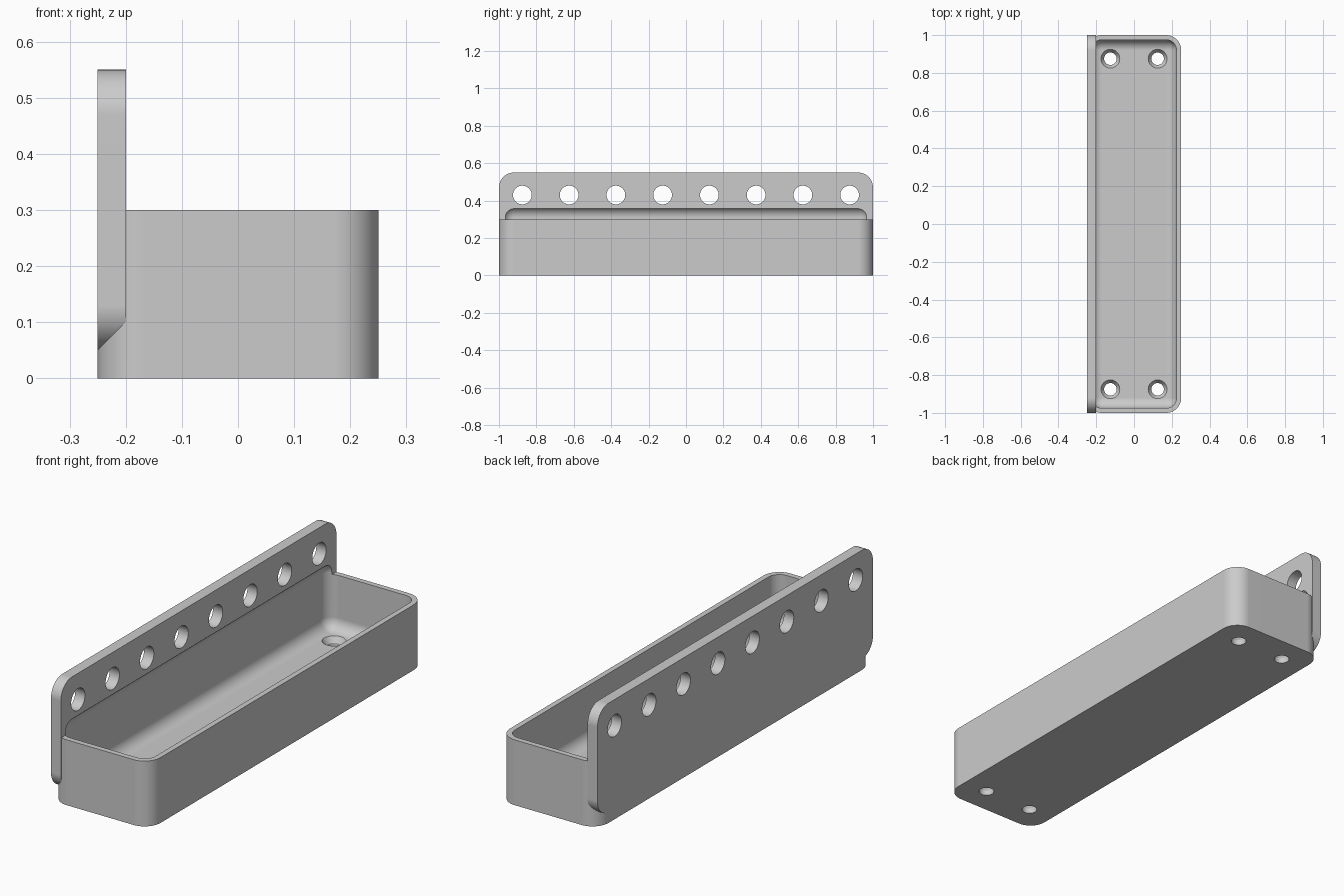
import bpy
import bmesh
import math
from mathutils import Matrix, Vector

LENGTH, WIDTH = 2.0, 0.5
CORNER, WALL, FLOOR = 0.08, 0.025, 0.05
PLATE_THICK = 0.05

old = bpy.data.objects.get("Cube")
if old:
    bpy.data.objects.remove(old, do_unlink=True)

grey = bpy.data.materials.new("plain grey")
grey.use_nodes = True
colour = (0.6, 0.6, 0.6, 1)
grey.diffuse_color = colour
grey.node_tree.nodes["Principled BSDF"].inputs["Base Color"].default_value = colour


def to_object(bm, name):
    mesh = bpy.data.meshes.new(name)
    bmesh.ops.recalc_face_normals(bm, faces=bm.faces)
    bm.to_mesh(mesh)
    bm.free()
    mesh.materials.append(grey)
    obj = bpy.data.objects.new(name, mesh)
    bpy.context.collection.objects.link(obj)
    return obj


def rounded_box(name, low, high, radius, axis=None):
    """Box with the edges along one axis rounded, or all edges if axis is None."""
    low, high = Vector(low), Vector(high)
    bm = bmesh.new()
    bmesh.ops.create_cube(bm, size=1)
    bmesh.ops.scale(bm, vec=high - low, verts=bm.verts)
    bmesh.ops.translate(bm, vec=(low + high) / 2, verts=bm.verts)
    edges = [e for e in bm.edges if axis is None
             or abs((e.verts[0].co - e.verts[1].co).normalized()[axis]) > 0.9]
    bmesh.ops.bevel(bm, geom=edges, offset=radius, segments=10,
                    profile=0.5, affect='EDGES')
    return to_object(bm, name)


def cone(bm, centre, r_low, r_high, depth, turn=0):
    matrix = Matrix.Translation(centre) @ Matrix.Rotation(turn, 4, 'Y')
    bmesh.ops.create_cone(bm, cap_ends=True, segments=40, radius1=r_low,
                          radius2=r_high, depth=depth, matrix=matrix)


def combine(target, tool, operation):
    mod = target.modifiers.new(operation.lower(), 'BOOLEAN')
    mod.operation, mod.object, mod.solver = operation, tool, 'EXACT'
    bpy.context.view_layer.objects.active = target
    bpy.ops.object.modifier_apply(modifier=mod.name)
    bpy.data.objects.remove(tool, do_unlink=True)


x, y = WIDTH / 2, LENGTH / 2

# Tray body and the upright back plate, fused into one solid
tray = rounded_box("tray_with_back_plate", (-x, -y, 0), (x, y, 0.3), CORNER, axis=2)
plate = rounded_box("back_plate", (-x, -y, 0.05), (-x + PLATE_THICK, y, 0.55),
                    CORNER, axis=0)
combine(tray, plate, 'UNION')

# Filleted cavity, which also scoops a little out of the plate
cavity = rounded_box("cavity_cutter", (-x + WALL, -y + WALL, FLOOR),
                     (x - WALL, y - WALL, 0.366), CORNER - WALL)
combine(tray, cavity, 'DIFFERENCE')

# Row of eight holes through the plate
bm = bmesh.new()
for i in range(8):
    cone(bm, (-x + PLATE_THICK / 2, -0.875 + i * 0.25, 0.43), 0.05, 0.05, 0.2, math.pi / 2)
combine(tray, to_object(bm, "plate_hole_cutter"), 'DIFFERENCE')

# Four screw holes in the floor, countersunk from inside
drill, sink = bmesh.new(), bmesh.new()
for sx in (-1, 1):
    for sy in (-1, 1):
        cone(drill, (sx * 0.125, sy * 0.875, 0.03), 0.033, 0.033, 0.14)
        cone(sink, (sx * 0.125, sy * 0.875, 0.04), 0.033, 0.053, 0.03)
combine(tray, to_object(drill, "screw_hole_cutter"), 'DIFFERENCE')
combine(tray, to_object(sink, "countersink_cutter"), 'DIFFERENCE')

# Smooth fillets with crisp edges
bpy.ops.object.select_all(action='DESELECT')
tray.select_set(True)
bpy.context.view_layer.objects.active = tray
bpy.ops.object.shade_smooth_by_angle(angle=math.radians(30))
normals = tray.modifiers.new("flat_face_normals", 'WEIGHTED_NORMAL')
normals.keep_sharp = True
